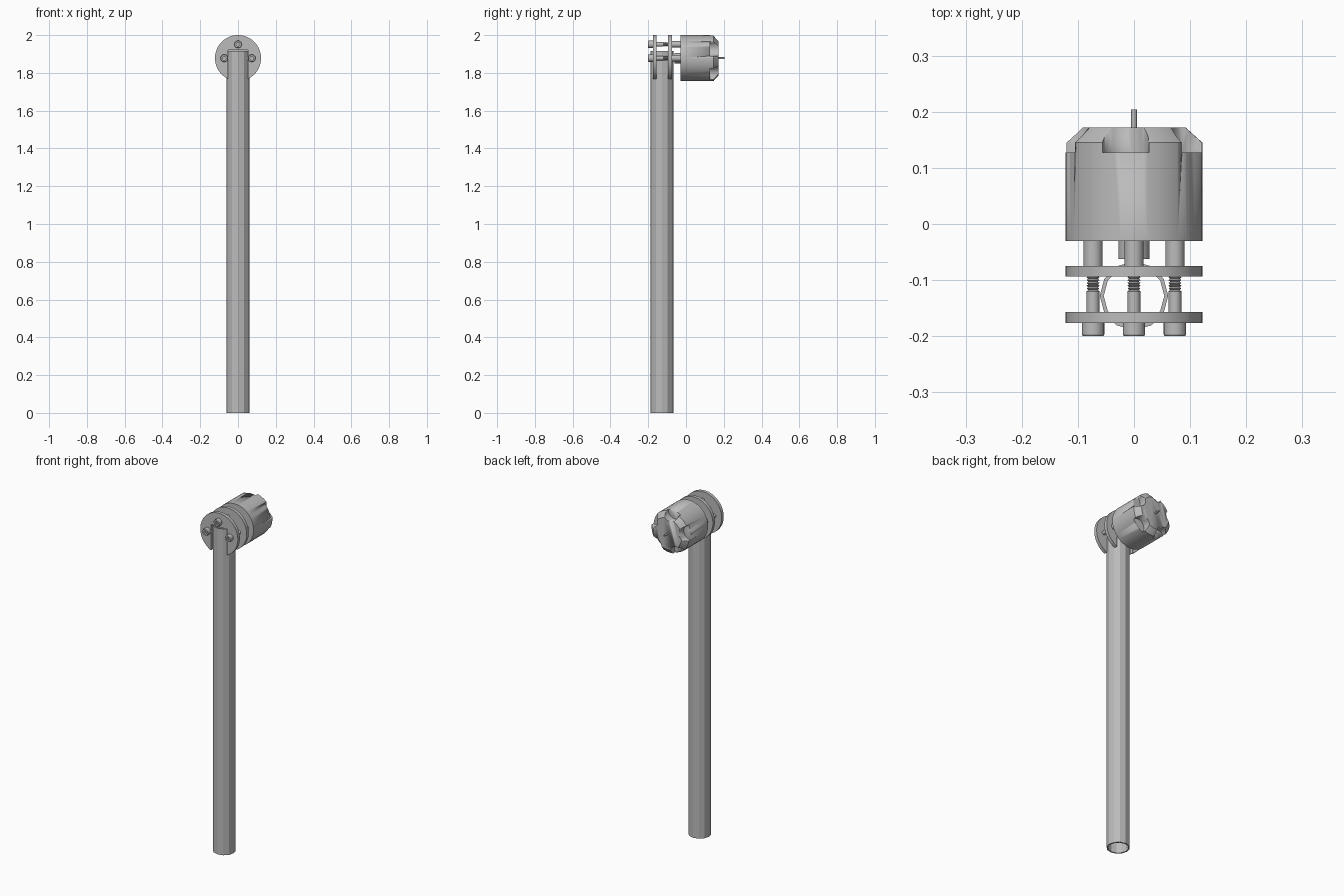
import bpy, bmesh, math
from math import sin, cos, pi

cube = bpy.data.objects.get("Cube")
if cube:
    bpy.data.objects.remove(cube, do_unlink=True)

grey = bpy.data.materials.new("plain_grey")
grey.use_nodes = True
grey.diffuse_color = (0.5, 0.5, 0.5, 1)
grey.node_tree.nodes["Principled BSDF"].inputs["Base Color"].default_value = (0.5, 0.5, 0.5, 1)

AXIS_Z = 1.878   # height of the motor axis
R = 0.122        # motor and plate radius
TUBE_Y = -0.128


def finish(name, bm, smooth=True):
    bmesh.ops.recalc_face_normals(bm, faces=bm.faces)
    mesh = bpy.data.meshes.new(name)
    bm.to_mesh(mesh)
    bm.free()
    mesh.materials.append(grey)
    ob = bpy.data.objects.new(name, mesh)
    bpy.context.collection.objects.link(ob)
    if smooth:
        activate(ob)
        bpy.ops.object.shade_smooth_by_angle(angle=math.radians(28))
    return ob


def activate(ob):
    bpy.ops.object.select_all(action="DESELECT")
    ob.select_set(True)
    bpy.context.view_layer.objects.active = ob


def lathe(name, profile, x=0, z=AXIS_Z, sides=32, smooth=True):
    """Solid turned around a y axis from (radius, y) pairs, capped at both ends."""
    bm = bmesh.new()
    rings = [[bm.verts.new((x + r * cos(2 * pi * i / sides), y, z + r * sin(2 * pi * i / sides)))
              for i in range(sides)] for r, y in profile]
    for a, b in zip(rings, rings[1:]):
        for i in range(sides):
            j = (i + 1) % sides
            bm.faces.new((a[i], a[j], b[j], b[i]))
    bm.faces.new(rings[0])
    bm.faces.new(rings[-1])
    return finish(name, bm, smooth)


def box(name, low, high):
    bm = bmesh.new()
    bmesh.ops.create_cube(bm, size=1)
    for v in bm.verts:
        v.co = [l if c < 0 else h for c, l, h in zip(v.co, low, high)]
    return finish(name, bm, False)


def cut(ob, cutter):
    cutter.hide_render = True
    mod = ob.modifiers.new("cut", "BOOLEAN")
    mod.operation = "DIFFERENCE"
    mod.solver = "EXACT"
    mod.object = cutter
    activate(ob)
    bpy.ops.object.modifier_apply(modifier=mod.name)
    bpy.data.objects.remove(cutter, do_unlink=True)


# Hollow arm tube, open at both ends
bm = bmesh.new()
N = 12
loops = [[bm.verts.new((r * cos(2 * pi * i / N), TUBE_Y + r * sin(2 * pi * i / N), z))
          for i in range(N)]
         for r, z in ((0.061, 0), (0.061, 1.917), (0.054, 1.917), (0.054, 0))]
for k in range(4):
    a, b = loops[k], loops[(k + 1) % 4]
    for i in range(N):
        j = (i + 1) % N
        bm.faces.new((a[i], a[j], b[j], b[i]))
finish("arm_tube", bm, False)

# Clamp plates, slotted from below to straddle the tube
for name, y0, y1 in (("front_plate", -0.176, -0.157), ("rear_plate", -0.094, -0.075)):
    plate = lathe(name, [(R, y0), (R, y1)], sides=64)
    cut(plate, box("slot_cutter", (-0.053, y0 - 0.05, 1.7), (0.053, y1 + 0.05, 1.92)))

# Motor bell with chamfered end and five scalloped notches
bell = lathe("motor_bell", [(R, -0.03), (R, 0.145), (0.092, 0.172)], sides=64)
for k in range(5):
    a = math.radians(97.5 + 72 * k)
    cut(bell, lathe("notch_cutter", [(0.042, 0.127), (0.042, 0.25)],
                    x=0.118 * cos(a), z=AXIS_Z + 0.118 * sin(a), sides=24))
lathe("motor_shaft", [(0.005, 0.165), (0.005, 0.204)], sides=16)
lathe("motor_hub", [(0.028, -0.062), (0.028, -0.028)])

# Bolts, with socket heads and threaded ends, and their standoffs
thread = []
for k in range(7):
    y = -0.12 + 0.005 * k
    thread += [(0.0115, y), (0.0085, y + 0.0025)]
for side, x, z in (("left", 0.073, AXIS_Z), ("right", -0.073, AXIS_Z), ("top", 0, AXIS_Z + 0.073)):
    lathe(side + "_standoff", [(0.017, -0.076), (0.017, -0.029)], x, z, 24)
    lathe(side + "_bolt_shank", [(0.0115, -0.178)] + thread, x, z, 20)
    head = lathe(side + "_bolt_head", [(0.018, -0.2), (0.02, -0.197), (0.02, -0.175)], x, z, 24)
    cut(head, lathe("socket_cutter", [(0.01, -0.22), (0.01, -0.187)], x, z, 6, False))
